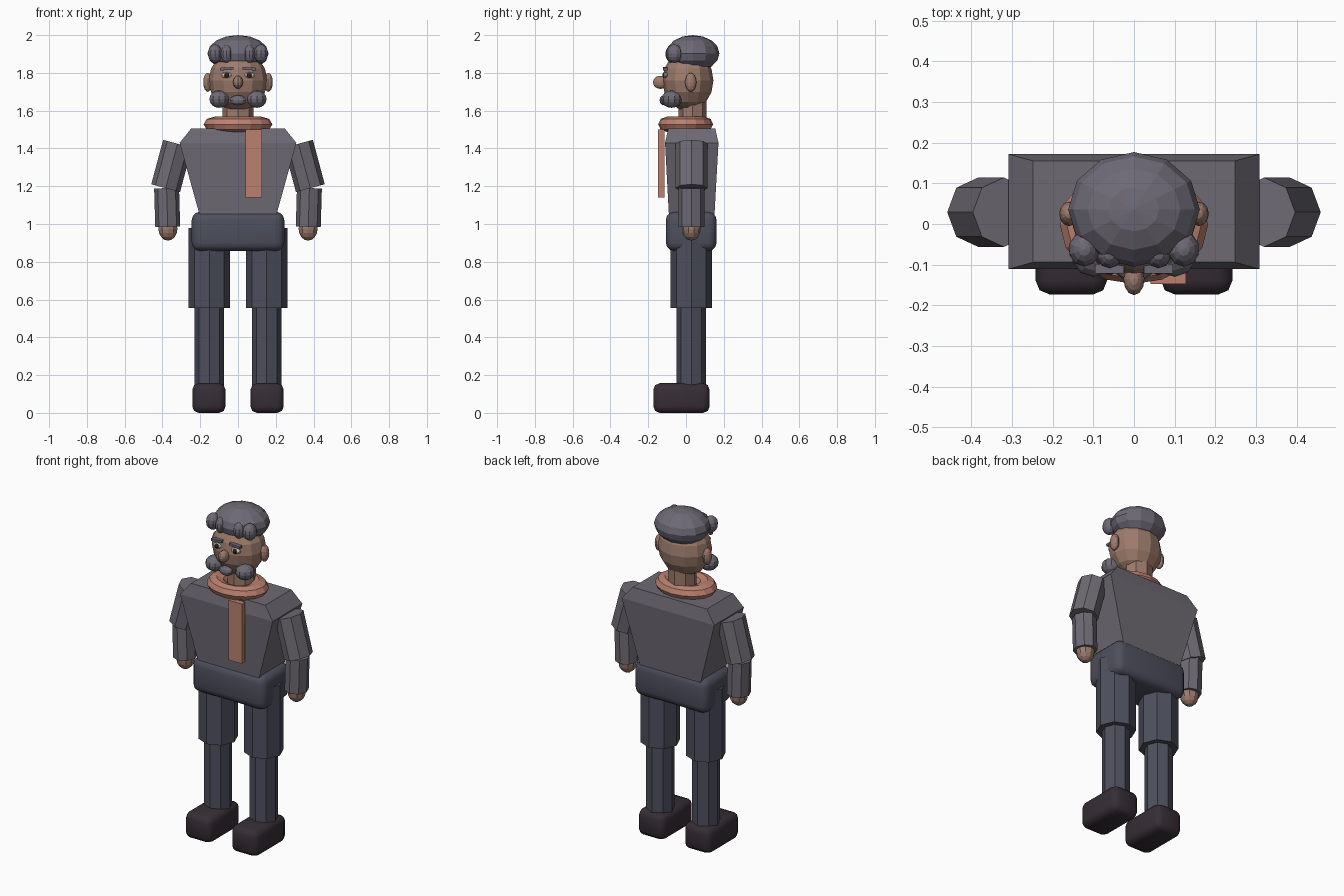
import bpy, bmesh, math
from mathutils import Vector, Matrix

if "Cube" in bpy.data.objects:
    bpy.data.objects.remove(bpy.data.objects["Cube"])


def material(name, rgb):
    m = bpy.data.materials.new(name)
    m.diffuse_color = (*rgb, 1)
    m.use_nodes = True
    m.node_tree.nodes["Principled BSDF"].inputs["Base Color"].default_value = m.diffuse_color
    return m


WOOL = material("grey wool", (0.155, 0.143, 0.172))
HAIR = material("grey hair", (0.155, 0.143, 0.18))
CLOTH = material("dark blue cloth", (0.074, 0.078, 0.107))
LEATHER = material("dark leather", (0.038, 0.027, 0.036))
SKIN = material("skin", (0.34, 0.20, 0.15))
SCARF = material("coral scarf", (0.50, 0.22, 0.16))
WHITE = material("eye white", (0.6, 0.55, 0.52))
DARK = material("dark brown", (0.03, 0.018, 0.018))


def finish(name, bm, mat):
    bmesh.ops.recalc_face_normals(bm, faces=bm.faces)
    mesh = bpy.data.meshes.new(name)
    bm.to_mesh(mesh)
    bm.free()
    mesh.materials.append(mat)
    ob = bpy.data.objects.new(name, mesh)
    bpy.context.collection.objects.link(ob)
    return ob


def ball(name, loc, radii, mat, seg=12, rings=8):
    bm = bmesh.new()
    bmesh.ops.create_uvsphere(bm, u_segments=seg, v_segments=rings, radius=1)
    bmesh.ops.transform(bm, verts=bm.verts,
                        matrix=Matrix.Translation(loc) @ Matrix.Diagonal((*radii, 1)))
    return finish(name, bm, mat)


def box(name, lo, hi, mat, bevel=0, segments=3, tilt=0):
    lo, hi = Vector(lo), Vector(hi)
    bm = bmesh.new()
    bmesh.ops.create_cube(bm, size=1)
    bmesh.ops.scale(bm, vec=hi - lo, verts=bm.verts)
    if bevel:
        bmesh.ops.bevel(bm, geom=bm.edges[:], offset=bevel, segments=segments,
                        profile=0.5, affect='EDGES')
    bmesh.ops.transform(bm, verts=bm.verts, matrix=Matrix.Translation((lo + hi) / 2)
                        @ Matrix.Rotation(tilt, 4, 'Y'))
    ob = finish(name, bm, mat)
    if bevel:
        for p in ob.data.polygons:
            p.use_smooth = True
    return ob


def limb(name, a, b, r, mat, depth=1.0):
    """Eight-sided rod from a to b, stretched front to back by depth."""
    a, b = Vector(a), Vector(b)
    bm = bmesh.new()
    bmesh.ops.create_cone(bm, cap_ends=True, segments=8, radius1=r, radius2=r,
                          depth=(b - a).length)
    lean = math.atan2((b - a).x, (b - a).z)
    bmesh.ops.transform(bm, verts=bm.verts, matrix=Matrix.Translation((a + b) / 2)
                        @ Matrix.Rotation(lean, 4, 'Y') @ Matrix.Diagonal((1, depth, 1, 1)))
    return finish(name, bm, mat)


def lofted_box(name, levels, mat):
    """Stack of rectangles: (z, half width, front y, back y)."""
    bm = bmesh.new()
    rows = [[bm.verts.new(p) for p in ((-w, f, z), (w, f, z), (w, k, z), (-w, k, z))]
            for z, w, f, k in levels]
    for lower, upper in zip(rows, rows[1:]):
        for i in range(4):
            j = (i + 1) % 4
            bm.faces.new((lower[i], lower[j], upper[j], upper[i]))
    bm.faces.new(rows[0])
    bm.faces.new(rows[-1])
    return finish(name, bm, mat)


def ring(name, loc, major, minor, height, depth, mat, seg=16, sides=8):
    bm = bmesh.new()
    grid = []
    for i in range(seg):
        a = math.tau * i / seg
        row = []
        for j in range(sides):
            b = math.tau * j / sides
            d = major + minor * math.cos(b)
            row.append(bm.verts.new((loc[0] + d * math.cos(a),
                                     loc[1] + d * math.sin(a) * depth,
                                     loc[2] + height * math.sin(b))))
        grid.append(row)
    for i in range(seg):
        for j in range(sides):
            n, k = (i + 1) % seg, (j + 1) % sides
            bm.faces.new((grid[i][j], grid[n][j], grid[n][k], grid[i][k]))
    return finish(name, bm, mat)


# Body
lofted_box("sweater", [(1.0, 0.19, -0.088, 0.148), (1.43, 0.309, -0.111, 0.172),
                       (1.505, 0.248, -0.094, 0.155)], WOOL)
box("hips", (-0.245, -0.107, 0.857), (0.245, 0.162, 1.065), CLOTH, 0.045)

# Head, neck and scarf
limb("neck", (0, 0.035, 1.48), (0, 0.035, 1.66), 0.082, SKIN, 0.9)
ball("head", (0, 0.01, 1.76), (0.155, 0.135, 0.162), SKIN)
ball("nose", (0, -0.135, 1.75), (0.026, 0.04, 0.035), SKIN)
ball("hair", (0, 0.036, 1.903), (0.162, 0.141, 0.097), HAIR)
ring("scarf_collar", (0, -0.002, 1.528), 0.125, 0.057, 0.04, 0.8, SCARF)
box("scarf_tail", (0.04, -0.147, 1.14), (0.128, -0.114, 1.5), SCARF)
ball("moustache_middle", (0, -0.115, 1.655), (0.046, 0.025, 0.027), HAIR, 10, 6)

# Mirrored parts
for s, side in ((-1, "left"), (1, "right")):
    ball(side + "_ear", (s * 0.16, 0.025, 1.75), (0.024, 0.03, 0.05), SKIN)
    ball(side + "_eye", (s * 0.06, -0.106, 1.788), (0.032, 0.014, 0.016), WHITE, 10, 6)
    ball(side + "_pupil", (s * 0.06, -0.116, 1.788), (0.014, 0.009, 0.014), DARK, 8, 6)
    box(side + "_brow", (s * 0.06 - 0.036, -0.122, 1.815),
        (s * 0.06 + 0.036, -0.098, 1.829), HAIR, tilt=s * 0.06)
    ball(side + "_outer_curl", (s * 0.122, -0.062, 1.902), (0.039, 0.043, 0.049), HAIR, 10, 8)
    ball(side + "_inner_curl", (s * 0.06, -0.075, 1.9), (0.032, 0.034, 0.047), HAIR, 10, 8)
    ball(side + "_moustache", (s * 0.1, -0.076, 1.661), (0.054, 0.054, 0.046), HAIR, 10, 8)

    limb(side + "_upper_arm", (s * 0.32, 0.029, 1.425), (s * 0.383, 0.029, 1.19),
         0.079, WOOL, 1.08)
    limb(side + "_forearm", (s * 0.378, 0.028, 1.19), (s * 0.372, 0.028, 0.985),
         0.066, WOOL, 1.04)
    ball(side + "_hand", (s * 0.371, 0.028, 0.976), (0.053, 0.05, 0.064), SKIN, 10, 8)

    limb(side + "_thigh", (s * 0.152, 0.028, 0.98), (s * 0.152, 0.028, 0.555), 0.109, CLOTH)
    limb(side + "_shin", (s * 0.152, 0.028, 0.57), (s * 0.152, 0.028, 0.14), 0.078, CLOTH)
    box(side + "_shoe", (s * 0.154 - 0.088, -0.173, 0), (s * 0.154 + 0.088, 0.125, 0.157),
        LEATHER, 0.034, 2)
